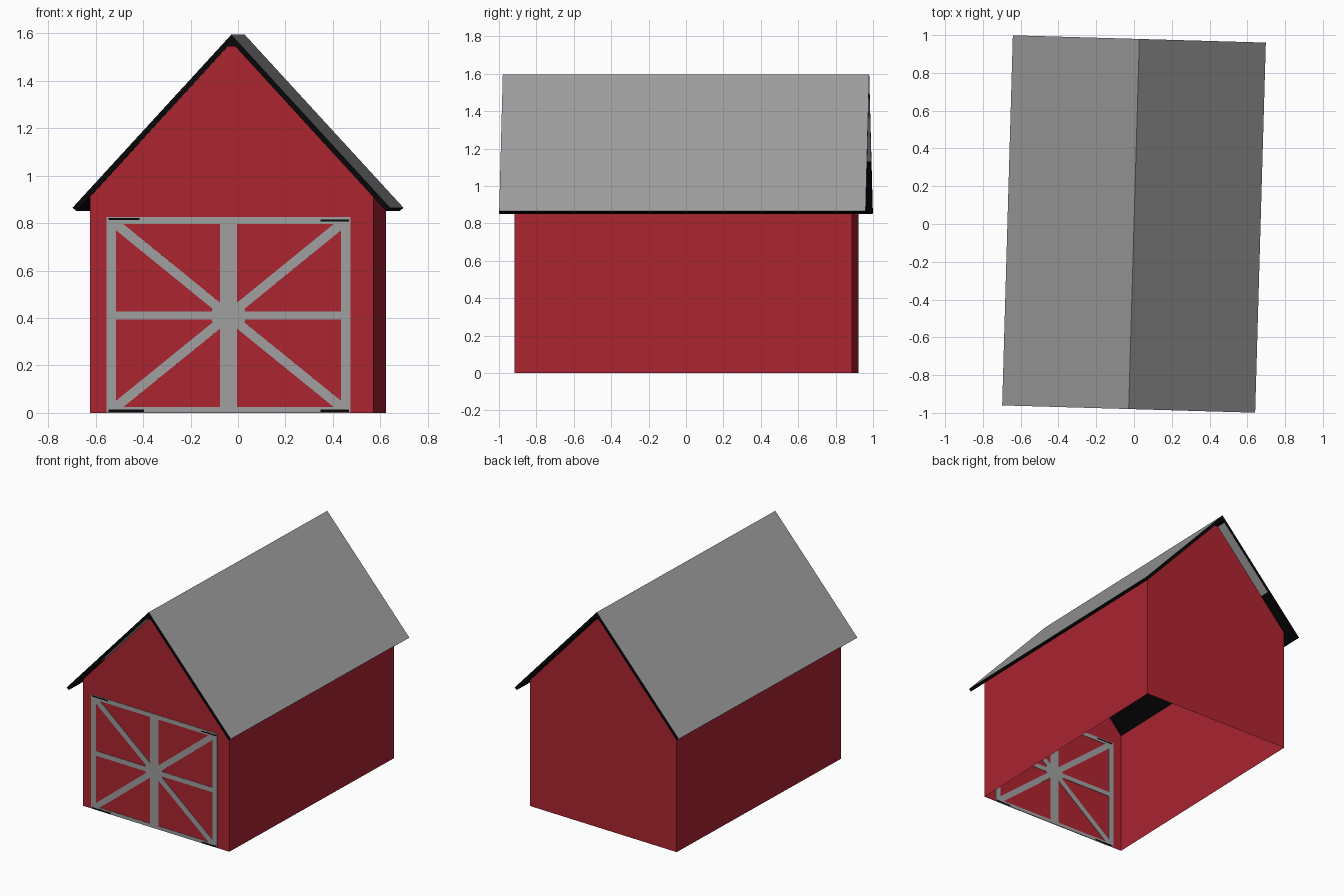
import bpy, bmesh, math
from mathutils import Vector

if "Cube" in bpy.data.objects:
    bpy.data.objects.remove(bpy.data.objects["Cube"])

TURN = math.radians(-1.65)      # the whole barn is turned slightly
FRONT, BACK = -0.899, 0.906     # gable wall planes


def material(name, rgb):
    m = bpy.data.materials.new(name)
    m.diffuse_color = (*rgb, 1)
    m.use_nodes = True
    m.node_tree.nodes["Principled BSDF"].inputs["Base Color"].default_value = m.diffuse_color
    return m


RED = material("barn red", (0.413, 0.0176, 0.031))
GREY = material("grey", (0.345, 0.345, 0.352))
BLACK = material("black", (0.002, 0.002, 0.002))


def finish(name, bm, mats):
    me = bpy.data.meshes.new(name)
    bm.to_mesh(me)
    bm.free()
    for m in mats:
        me.materials.append(m)
    ob = bpy.data.objects.new(name, me)
    ob.rotation_euler.z = TURN
    bpy.context.collection.objects.link(ob)
    return ob


def sweep(bm, profile, y0, y1, caps=True, closed=True):
    """Extrude an x/z profile along y."""
    a = [bm.verts.new((x, y0, z)) for x, z in profile]
    b = [bm.verts.new((x, y1, z)) for x, z in profile]
    n = len(profile)
    for i in range(n if closed else n - 1):
        j = (i + 1) % n
        bm.faces.new((a[i], a[j], b[j], b[i]))
    if caps:
        bm.faces.new(a)
        bm.faces.new(b[::-1])


# walls: thin shell with two gables, open underneath and under the roof
bm = bmesh.new()
gable = [(-0.598, 0), (-0.598, 0.911), (-0.017, 1.545),
         (0.017, 1.545), (0.598, 0.911), (0.598, 0)]
sweep(bm, gable, FRONT, BACK)
bm.faces.ensure_lookup_table()
bm.normal_update()
bmesh.ops.recalc_face_normals(bm, faces=bm.faces)
bmesh.ops.delete(bm, geom=[f for f in bm.faces if abs(f.normal.z) > 0.2],
                 context='FACES')
finish("barn_walls", bm, [RED])

# roof: folded slab, grey on top, black edges and underside
bm = bmesh.new()
roof = [(-0.67, 0.865), (0, 1.595), (0.67, 0.865), (0.653, 0.851),
        (0.017, 1.545), (-0.017, 1.545), (-0.397, 1.13), (-0.653, 0.851)]
sweep(bm, roof, -0.98, 0.98)
bmesh.ops.recalc_face_normals(bm, faces=bm.faces)
for f in bm.faces:
    c = f.calc_center_median()
    upper_left_underside = f.normal.z < -0.3 and c.x < -0.1 and c.z > 1.13
    f.material_index = 0 if f.normal.z > 0.3 or upper_left_underside else 1
bmesh.ops.triangulate(bm, faces=[f for f in bm.faces if len(f.verts) > 4])
finish("roof", bm, [GREY, BLACK])


def bar(bm, p, q, width, depth=0.003):
    """Flat plate from p to q on the front wall, showing on both sides."""
    p, q = Vector(p), Vector(q)
    d = (q - p).normalized()
    s = Vector((-d.y, d.x)) * width / 2
    sweep(bm, [p + s, q + s, q - s, p - s], FRONT - depth, FRONT + depth)


# door trim: frame, cross bars, diagonals and hub
L, R, B, T = -0.509, 0.481, 0.013, 0.811
hub = (-0.014, 0.41)
bm = bmesh.new()
for x in (L, R):
    bar(bm, (x, 0.002), (x, 0.825), 0.04)
bar(bm, (L, B), (R, B), 0.024)
bar(bm, (L, T), (R, T), 0.03)
bar(bm, (hub[0], B), (hub[0], T), 0.07)
bar(bm, (L, hub[1]), (R, hub[1]), 0.034)
for x in (L + 0.02, R - 0.02):
    for z in (B + 0.012, T - 0.015):
        bar(bm, (x, z), hub, 0.04)
octagon = [(hub[0] + 0.075 * math.cos(math.radians(22.5 + 45 * i)),
            hub[1] + 0.065 * math.sin(math.radians(22.5 + 45 * i))) for i in range(8)]
sweep(bm, octagon, FRONT - 0.003, FRONT + 0.003)
bmesh.ops.recalc_face_normals(bm, faces=bm.faces)
finish("door_trim", bm, [GREY])

# dark slits at the door corners
bm = bmesh.new()
for x0, x1, z in ((-0.52, -0.39, 0.817), (0.375, 0.495, 0.811),
                  (-0.52, -0.37, 0.009), (0.375, 0.495, 0.009)):
    bar(bm, (x0, z), (x1, z), 0.009, 0.004)
bmesh.ops.recalc_face_normals(bm, faces=bm.faces)
finish("door_slits", bm, [BLACK])
